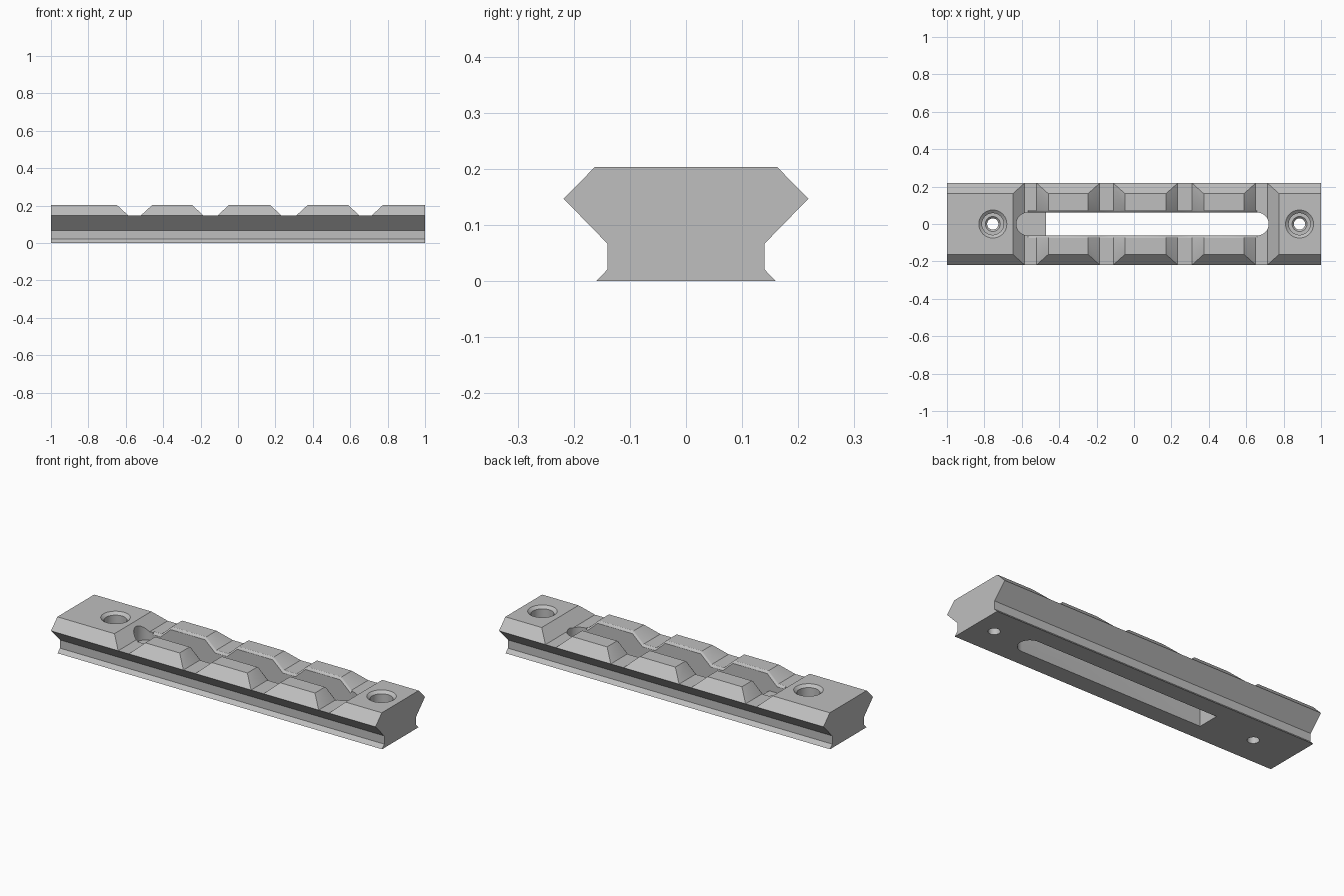
import bpy, bmesh, math

cube = bpy.data.objects.get("Cube")
if cube:
    bpy.data.objects.remove(cube, do_unlink=True)

LOW, HIGH = 0.147, 0.204      # notch floor and rail top
SLOT = 0.0615                 # half width of the long slot
# Notch centre and half width of its floor
NOTCHES = [(-0.553, 0.033), (-0.147, 0.037), (0.272, 0.039), (0.682, 0.032)]
RUN = 0.062                   # length of each notch slope


def loft(name, rings):
    """Closed solid through a list of matching rings of points."""
    bm = bmesh.new()
    loops = [[bm.verts.new(p) for p in ring] for ring in rings]
    for a, b in zip(loops, loops[1:]):
        for i in range(len(a)):
            j = (i + 1) % len(a)
            bm.faces.new((a[i], a[j], b[j], b[i]))
    bm.faces.new(loops[0])
    bm.faces.new(loops[-1])
    bmesh.ops.recalc_face_normals(bm, faces=bm.faces)
    mesh = bpy.data.meshes.new(name)
    bm.to_mesh(mesh)
    bm.free()
    obj = bpy.data.objects.new(name, mesh)
    bpy.context.collection.objects.link(obj)
    return obj


def arc(cx, r, start, end, steps):
    return [(cx + r * math.cos(t), r * math.sin(t))
            for t in (math.radians(start + (end - start) * i / steps)
                      for i in range(steps + 1))]


def upright(name, outline, z0, z1):
    return loft(name, [[(x, y, z) for x, y in outline] for z in (z0, z1)])


# Rail body: mirrored dovetail section drawn along x
half = [(0.16, 0), (0.14, 0.021), (0.14, 0.067), (0.218, LOW), (0.162, HIGH)]
section = half + [(-y, z) for y, z in reversed(half)]
rail = loft("rail_body", [[(x, y, z) for y, z in section] for x in (-1, 1)])

grey = bpy.data.materials.new("metal_grey")
grey.use_nodes = True
colour = (0.52, 0.52, 0.52, 1)
grey.diffuse_color = colour
grey.node_tree.nodes["Principled BSDF"].inputs["Base Color"].default_value = colour
rail.data.materials.append(grey)

cutters = []

# Cross notches with sloped ends
for c, w in NOTCHES:
    top = w + RUN * 2
    z_top = LOW + (HIGH - LOW) * 2
    shape = [(c - w, LOW), (c + w, LOW), (c + top, z_top), (c - top, z_top)]
    cutters.append(loft("notch_cutter", [[(x, y, z) for x, z in shape]
                                         for y in (-0.3, 0.3)]))

# Through slot, square at one end and round at the other
outline = [(-0.47, -SLOT)] + arc(0.72 - SLOT, SLOT, -90, 90, 16) + [(-0.47, SLOT)]
cutters.append(upright("slot_cutter", outline, -0.1, 0.3))

# Blind round pocket continuing the slot
r = SLOT - 0.0005
outline = arc(-0.63 + SLOT, r, 90, 270, 16) + [(-0.44, -r), (-0.44, r)]
cutters.append(upright("pocket_cutter", outline, 0.1, 0.3))

# Eased slot rim that follows the notched top
path = [(-0.567, LOW)]
for i, (c, w) in enumerate(NOTCHES):
    if i > 0:
        path += [(c - w - RUN, HIGH), (c - w, LOW)]
    if i < len(NOTCHES) - 1:
        path += [(c + w, LOW), (c + w + RUN, HIGH)]
path.append((0.657, LOW))
side = [(0.06, -0.014), (0.066, -0.005), (0.077, 0.002), (0.077, 0.1)]
rim = side + [(-y, z) for y, z in reversed(side)]
cutters.append(loft("rim_cutter", [[(x, y, h + z) for y, z in rim] for x, h in path]))

# Screw holes: through hole, countersunk seat, bore and chamfered mouth
steps = [(0.03, -0.05), (0.03, 0.075), (0.04, 0.085), (0.058, 0.085),
         (0.058, 0.19), (0.075, HIGH), (0.075, 0.3)]
for x in (-0.755, 0.885):
    cutters.append(loft("screw_hole_cutter",
                        [[(px, py, z) for px, py in arc(x, rad, 0, 352.5, 47)]
                         for rad, z in steps]))

# Cut everything out of the rail
bpy.ops.object.select_all(action='DESELECT')
bpy.context.view_layer.objects.active = rail
rail.select_set(True)
for cutter in cutters:
    cutter.hide_render = True
    mod = rail.modifiers.new("cut", 'BOOLEAN')
    mod.operation = 'DIFFERENCE'
    mod.solver = 'EXACT'
    mod.object = cutter
    bpy.ops.object.modifier_apply(modifier=mod.name)
    bpy.data.objects.remove(cutter, do_unlink=True)

bpy.ops.object.shade_smooth_by_angle(angle=math.radians(30))
